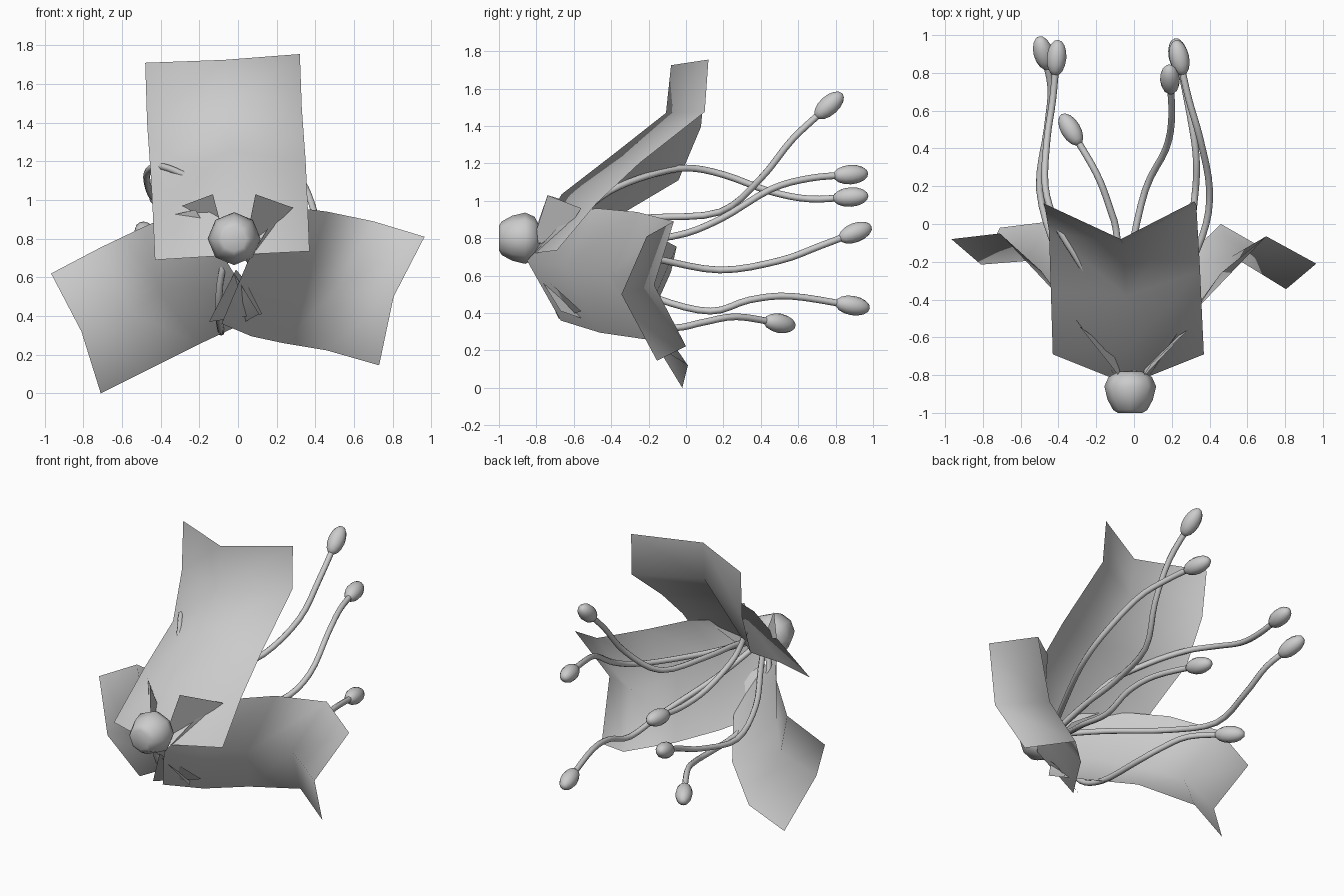
import bpy, bmesh, math
from mathutils import Vector, Matrix

if "Cube" in bpy.data.objects:
    bpy.data.objects.remove(bpy.data.objects["Cube"])

grey = bpy.data.materials.new("soft_grey")
grey.diffuse_color = (0.6, 0.6, 0.6, 1)
grey.use_nodes = True
grey.node_tree.nodes["Principled BSDF"].inputs["Base Color"].default_value = grey.diffuse_color


def finish(name, bm, smooth=180):
    me = bpy.data.meshes.new(name)
    bm.to_mesh(me)
    bm.free()
    me.materials.append(grey)
    ob = bpy.data.objects.new(name, me)
    bpy.context.collection.objects.link(ob)
    bpy.ops.object.select_all(action='DESELECT')
    ob.select_set(True)
    bpy.context.view_layer.objects.active = ob
    bpy.ops.object.shade_smooth_by_angle(angle=math.radians(smooth))
    return ob


def sheet(name, rows):
    """Folded leaf from rows of points running base to tip."""
    bm = bmesh.new()
    grid = [[bm.verts.new(p) for p in row] for row in rows]
    for a, b in zip(grid, grid[1:]):
        for i in range(len(a) - 1):
            bm.faces.new((a[i], a[i + 1], b[i + 1], b[i]))
    return finish(name, bm)


# Petals: each row is one edge, the centre fold, the other edge
sheet("top_petal", [
    [(-.43, -.69, .69), (-.03, -.85, .715), (.37, -.69, .735)],
    [(-.44, -.36, .92), (-.035, -.665, 1.035), (.36, -.48, .985)],
    [(-.45, -.04, 1.11), (-.04, -.38, 1.255), (.35, -.25, 1.20)],
    [(-.47, .08, 1.395), (-.06, -.107, 1.47), (.33, .10, 1.475)],
    [(-.48, .11, 1.71), (-.07, -.08, 1.725), (.32, .12, 1.755)]])
sheet("right_petal", [
    [(-.085, -.67, .36), (.05, -.85, .68), (.20, -.62, .93)],
    [(.07, -.46, .295), (.20, -.65, .65), (.30, -.48, .96)],
    [(.233, -.22, .26), (.36, -.42, .60), (.46, -.26, .94)],
    [(.46, 0, .222), (.52, -.17, .55), (.70, -.065, .89)],
    [(.73, -.155, .145), (.805, -.345, .50), (.965, -.21, .81)]])
sheet("left_petal", [
    [(.11, -.67, .41), (-.07, -.85, .70), (-.22, -.62, .95)],
    [(-.03, -.45, .335), (-.22, -.62, .63), (-.35, -.45, .92)],
    [(-.20, -.20, .255), (-.40, -.38, .52), (-.49, -.25, .86)],
    [(-.47, .01, .12), (-.56, -.195, .42), (-.71, -.05, .755)],
    [(-.71, -.02, 0), (-.81, -.215, .32), (-.967, -.08, .62)]])

# Small sepals behind the bulb
sheet("right_sepal", [[(.04, -.82, .78), (.09, -.74, 1.03)],
                      [(.08, -.69, .76), (.285, -.56, .96)]])
sheet("left_sepal", [[(-.07, -.82, .80), (-.13, -.74, 1.03)],
                     [(-.09, -.69, .86), (-.29, -.54, .97)]])
sheet("lower_sepal", [[(-.01, -.81, .64), (-.15, -.68, .37)],
                      [(.04, -.75, .58), (.124, -.56, .41)]])

# Bulb: eight-sided turned shape along y
bm = bmesh.new()
rings = []
for y, r in [(-1, .065), (-.985, .09), (-.93, .12), (-.86, .137), (-.81, .115), (-.78, .06)]:
    rings.append([bm.verts.new((-.02 + r * math.sin(k * math.pi / 4), y,
                                .8 + r * math.cos(k * math.pi / 4))) for k in range(8)])
for a, b in zip(rings, rings[1:]):
    for k in range(8):
        j = (k + 1) % 8
        bm.faces.new((a[k], a[j], b[j], b[k]))
bm.faces.new(rings[0][::-1])
bm.faces.new(rings[-1])
bmesh.ops.recalc_face_normals(bm, faces=bm.faces)
finish("bulb", bm, 60)


def stamen(name, pts):
    """Thin curved stalk with an oval tip centred on the last point."""
    pts = [Vector(p) for p in [(-.02, -.8, .8)] + pts]
    # smooth path through the points
    path = []
    ext = [2 * pts[0] - pts[1]] + pts + [2 * pts[-1] - pts[-2]]
    for i in range(1, len(ext) - 2):
        p0, p1, p2, p3 = ext[i - 1:i + 3]
        for s in range(4):
            t = s / 4
            path.append(.5 * (2 * p1 + (p2 - p0) * t + (2 * p0 - 5 * p1 + 4 * p2 - p3) * t * t
                              + (3 * p1 - p0 - 3 * p2 + p3) * t ** 3))
    path.append(pts[-1])
    bm = bmesh.new()
    rings = []
    for i, p in enumerate(path):
        d = path[min(i + 1, len(path) - 1)] - path[max(i - 1, 0)]
        u = d.cross(Vector((0, 0, 1))).normalized()
        v = u.cross(d).normalized()
        rings.append([bm.verts.new(p + .018 * (u * math.cos(k * math.pi / 4)
                                               + v * math.sin(k * math.pi / 4))) for k in range(8)])
    for a, b in zip(rings, rings[1:]):
        for k in range(8):
            j = (k + 1) % 8
            bm.faces.new((a[k], a[j], b[j], b[k]))
    bm.faces.new(rings[0])
    d = path[-1] - path[-3]
    m = (Matrix.Translation(pts[-1]) @ d.to_track_quat('Z', 'Y').to_matrix().to_4x4()
         @ Matrix.Diagonal((.052, .052, .096, 1)))
    bmesh.ops.create_uvsphere(bm, u_segments=12, v_segments=8, radius=1, matrix=m)
    bmesh.ops.recalc_face_normals(bm, faces=bm.faces)
    finish(name, bm)


stamen("stamen_high", [(-.03, -.5, .88), (-.02, -.19, .91), (.06, .18, .94), (.17, .40, 1.12),
                       (.20, .57, 1.33), (.19, .765, 1.51)])
stamen("stamen_right", [(.18, -.45, .78), (.36, -.07, .81), (.40, .18, .90), (.35, .45, 1.06),
                        (.29, .66, 1.12), (.24, .88, 1.14)])
stamen("stamen_left_upper", [(-.08, -.6, .91), (-.16, -.41, 1.05), (-.29, -.2, 1.135), (-.41, 0, 1.175),
                             (-.47, .2, 1.14), (-.46, .45, 1.05), (-.43, .66, 1.01), (-.41, .88, 1.02)])
stamen("stamen_left", [(-.20, -.5, .76), (-.40, -.16, .69), (-.50, .18, .63), (-.46, .5, .68),
                       (-.44, .72, .76), (-.48, .905, .83)])
stamen("stamen_right_lower", [(.10, -.5, .64), (.27, -.16, .48), (.32, .13, .41), (.33, .34, .47),
                              (.30, .56, .49), (.235, .89, .44)])
stamen("stamen_short", [(-.085, -.75, .62), (-.10, -.62, .43), (-.09, -.4, .33), (-.09, -.07, .32),
                        (-.13, .09, .35), (-.20, .27, .38), (-.335, .5, .345)])
